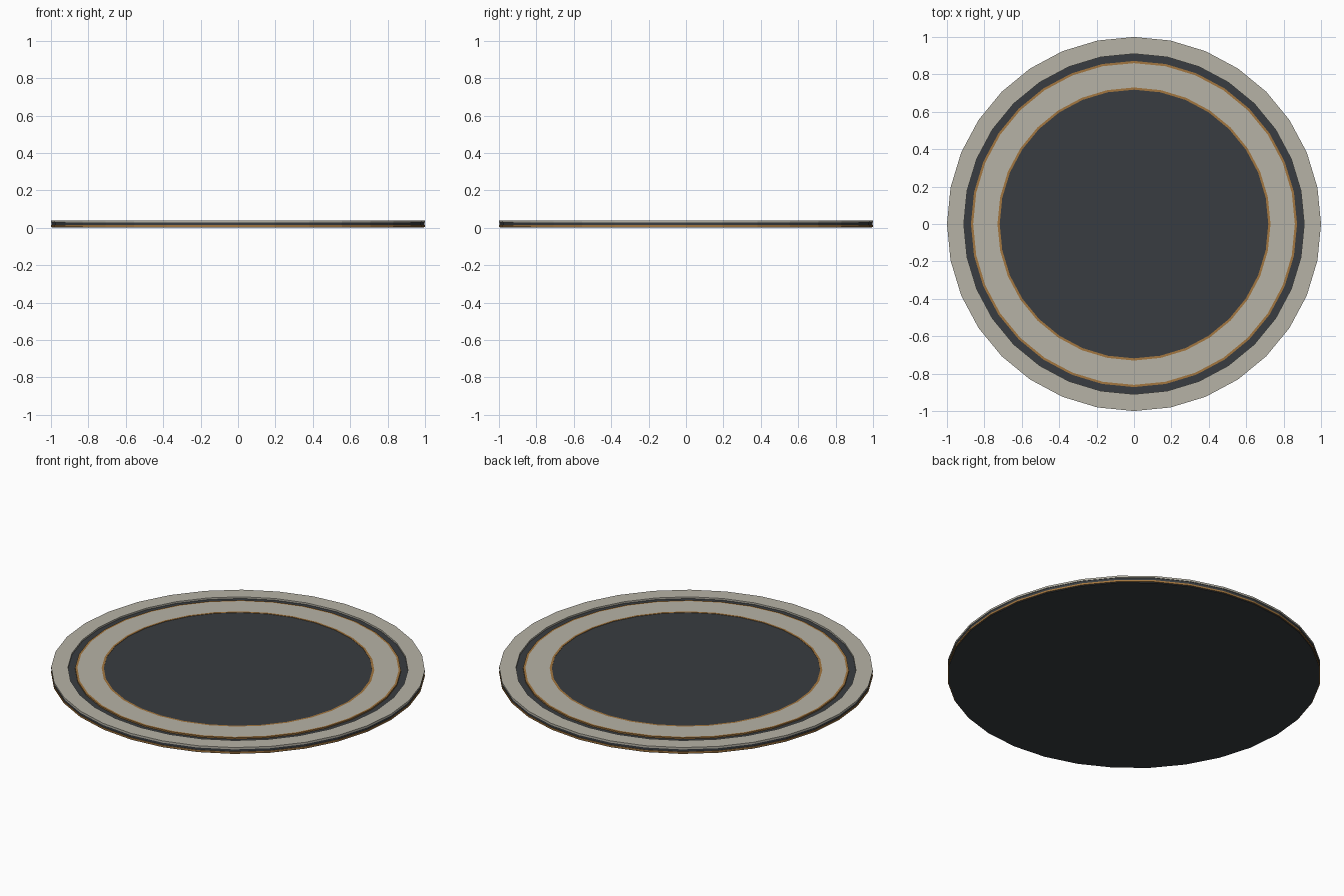
import bpy, math

if "Cube" in bpy.data.objects:
    bpy.data.objects.remove(bpy.data.objects["Cube"])

N = 32


def mat(name, rgb):
    m = bpy.data.materials.new(name)
    m.diffuse_color = (*rgb, 1)
    m.use_nodes = True
    m.node_tree.nodes["Principled BSDF"].inputs["Base Color"].default_value = m.diffuse_color
    return m


DARK = mat("dark_grey", (0.04, 0.046, 0.052))
LIGHT = mat("pale_stone", (0.47, 0.45, 0.38))
TRIM = mat("bronze", (0.36, 0.18, 0.05))


def disc(name, r, z0, z1, m):
    bpy.ops.mesh.primitive_cylinder_add(vertices=N, radius=r, depth=z1 - z0,
                                        location=(0, 0, (z0 + z1) / 2))
    o = bpy.context.object
    o.name = name
    o.data.materials.append(m)


def ring(name, r0, r1, z0, z1, m):
    verts, faces = [], []
    profile = [(r0, z0), (r1, z0), (r1, z1), (r0, z1)]
    for i in range(N):
        a = 2 * math.pi * i / N
        verts += [(r * math.cos(a), r * math.sin(a), z) for r, z in profile]
        for k in range(4):
            j, k2 = (i + 1) % N, (k + 1) % 4
            faces.append((i * 4 + k, j * 4 + k, j * 4 + k2, i * 4 + k2)[::-1])
    me = bpy.data.meshes.new(name)
    me.from_pydata(verts, [], faces)
    me.materials.append(m)
    o = bpy.data.objects.new(name, me)
    bpy.context.collection.objects.link(o)


# Base slab with a bronze band around its lower edge
disc("base_slab", 0.995, 0.0, 0.03, DARK)
ring("edge_band", 0.99, 1.0, 0.004, 0.014, TRIM)
ring("edge_wall", 0.99, 0.997, 0.014, 0.031, DARK)

# Top surface: pale rings, bronze inlays and dark centre
ring("outer_ring", 0.91, 1.0, 0.029, 0.04, LIGHT)
ring("outer_inlay", 0.86, 0.872, 0.029, 0.038, TRIM)
ring("inner_ring", 0.73, 0.86, 0.029, 0.038, LIGHT)
ring("inner_inlay", 0.718, 0.73, 0.029, 0.038, TRIM)
disc("centre_disc", 0.718, 0.029, 0.036, DARK)
